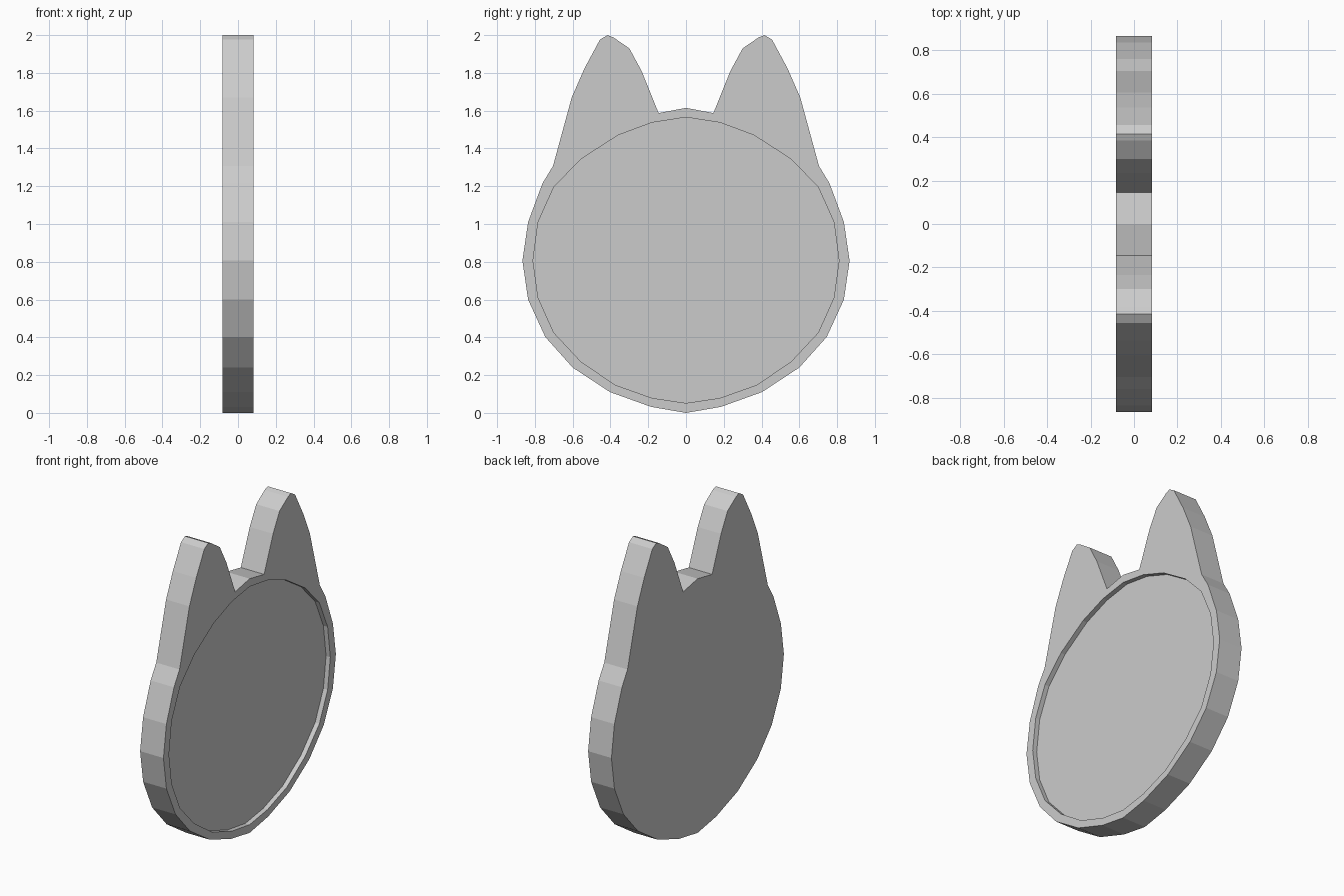
import bpy, bmesh

if "Cube" in bpy.data.objects:
    bpy.data.objects.remove(bpy.data.objects["Cube"])

HALF = 0.082      # half thickness of the plate
DEPTH = 0.03      # depth of the round recess on the +x side

# half outlines (y, z), from top centre down to bottom centre
outer = [(0, 1.615), (0.145, 1.587), (0.235, 1.81), (0.30, 1.93), (0.385, 1.988),
         (0.415, 2.0), (0.455, 1.977), (0.537, 1.825), (0.605, 1.67), (0.704, 1.307),
         (0.76, 1.215), (0.836, 1.01), (0.866, 0.806), (0.836, 0.60), (0.745, 0.402),
         (0.60, 0.24), (0.402, 0.11), (0.185, 0.032), (0, 0)]
inner = [(0, 1.565), (0.18, 1.537), (0.36, 1.47), (0.557, 1.343), (0.70, 1.195),
         (0.783, 1.01), (0.81, 0.806), (0.783, 0.61), (0.70, 0.425), (0.557, 0.272),
         (0.375, 0.148), (0.18, 0.079), (0, 0.052)]


def plate(name, half, x0, x1):
    """Mirror a half outline in y and extrude it along x."""
    loop = half + [(-y, z) for y, z in reversed(half[1:-1])]
    bm = bmesh.new()
    face = bm.faces.new([bm.verts.new((x0, y, z)) for y, z in loop])
    ext = bmesh.ops.extrude_face_region(bm, geom=[face])
    verts = [v for v in ext["geom"] if isinstance(v, bmesh.types.BMVert)]
    bmesh.ops.translate(bm, verts=verts, vec=(x1 - x0, 0, 0))
    bmesh.ops.recalc_face_normals(bm, faces=bm.faces)
    me = bpy.data.meshes.new(name)
    bm.to_mesh(me)
    bm.free()
    ob = bpy.data.objects.new(name, me)
    bpy.context.collection.objects.link(ob)
    return ob


# eared plate
body = plate("eared_plate", outer, -HALF, HALF)

# shallow recess leaving a thin rim
cutter = plate("recess_cutter", inner, HALF - DEPTH, HALF + 0.1)
cutter.hide_render = True
mod = body.modifiers.new("recess", 'BOOLEAN')
mod.operation = 'DIFFERENCE'
mod.solver = 'EXACT'
mod.object = cutter

# bake the cut and drop the cutter
dg = bpy.context.evaluated_depsgraph_get()
baked = bpy.data.meshes.new_from_object(body.evaluated_get(dg))
body.modifiers.clear()
body.data = baked
bpy.data.objects.remove(cutter)
